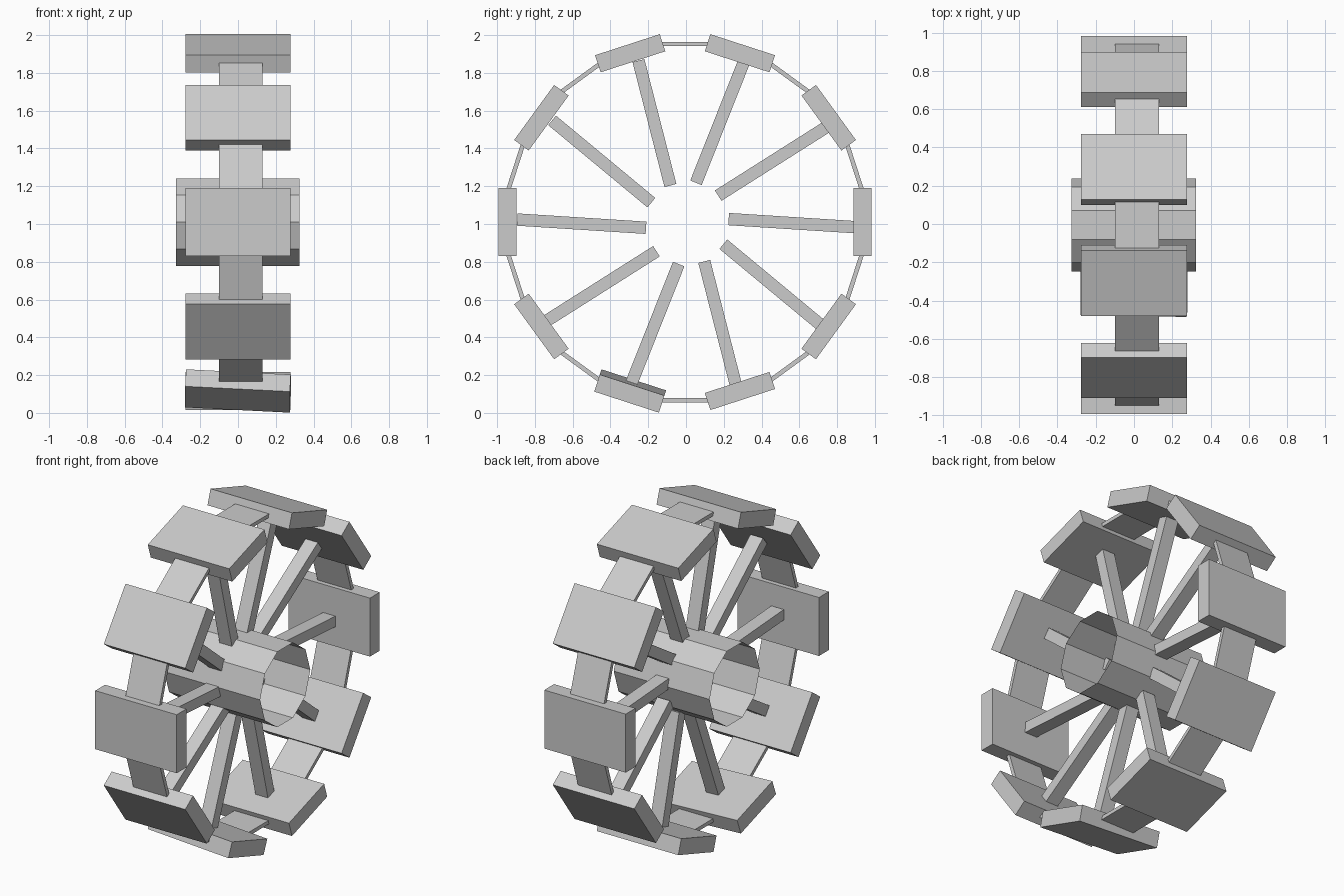
import bpy
import bmesh
from math import cos, sin, radians, pi
from mathutils import Matrix, Vector

default = bpy.data.objects.get("Cube")
if default:
    bpy.data.objects.remove(default, do_unlink=True)

COUNT = 10
STEP = 360 / COUNT
AXLE = Vector((0, -0.005, 1.01))

grey = bpy.data.materials.new("plain grey")
grey.use_nodes = True
tone = (0.6, 0.6, 0.6, 1)
grey.diffuse_color = tone
grey.node_tree.nodes["Principled BSDF"].inputs["Base Color"].default_value = tone


def finish(name, bm):
    mesh = bpy.data.meshes.new(name)
    bm.to_mesh(mesh)
    bm.free()
    mesh.materials.append(grey)
    obj = bpy.data.objects.new(name, mesh)
    bpy.context.collection.objects.link(obj)
    return obj


def rim_point(degrees, radius, centre=AXLE):
    a = radians(degrees)
    return centre + Vector((0, radius * cos(a), radius * sin(a)))


def box(name, centre, size, turn, tilt=0):
    """Box sized (across, outward, along), turned about the axle, then tilted."""
    bm = bmesh.new()
    bmesh.ops.create_cube(bm, size=1)
    bm.transform(Matrix.Translation(centre)
                 @ Matrix.Rotation(radians(turn), 4, "X")
                 @ Matrix.Rotation(radians(tilt), 4, "Z")
                 @ Matrix.Diagonal((*size, 1)))
    return finish(name, bm)


# Paddles around the rim; one near the bottom front hangs crooked
for i in range(COUNT):
    angle = i * STEP
    box(f"paddle_{i + 1}", rim_point(angle, 0.94), (0.555, 0.095, 0.36), angle,
        tilt=3 if i == 7 else 0)

# Thin plates bridging the paddles
for i in range(COUNT):
    angle = (i + 0.5) * STEP
    centre = rim_point(angle, 0.943) + Vector((0.015, 0, 0))
    box(f"rim_plate_{i + 1}", centre, (0.23, 0.023, 0.29), angle)

# Spokes, slightly skewed from the true radius
spoke_centre = AXLE + Vector((0, 0.012, -0.007))
for i in range(COUNT):
    inner = rim_point(i * STEP + 6, 0.22, spoke_centre)
    outer = rim_point(i * STEP - 1.3, 0.9, spoke_centre)
    run = outer - inner
    turn = Vector((run.y, run.z)).angle_signed(Vector((1, 0))) * 180 / pi
    box(f"spoke_{i + 1}", (inner + outer) / 2, (0.085, run.length, 0.065), turn)

# Open ten-sided hub shell
bm = bmesh.new()
rings = [[bm.verts.new(rim_point(i * STEP, 0.244) + Vector((x, 0, 0)))
          for i in range(COUNT)] for x in (-0.328, 0.325)]
for i in range(COUNT):
    j = (i + 1) % COUNT
    bm.faces.new((rings[0][i], rings[0][j], rings[1][j], rings[1][i]))
bmesh.ops.recalc_face_normals(bm, faces=bm.faces)
finish("hub", bm)
